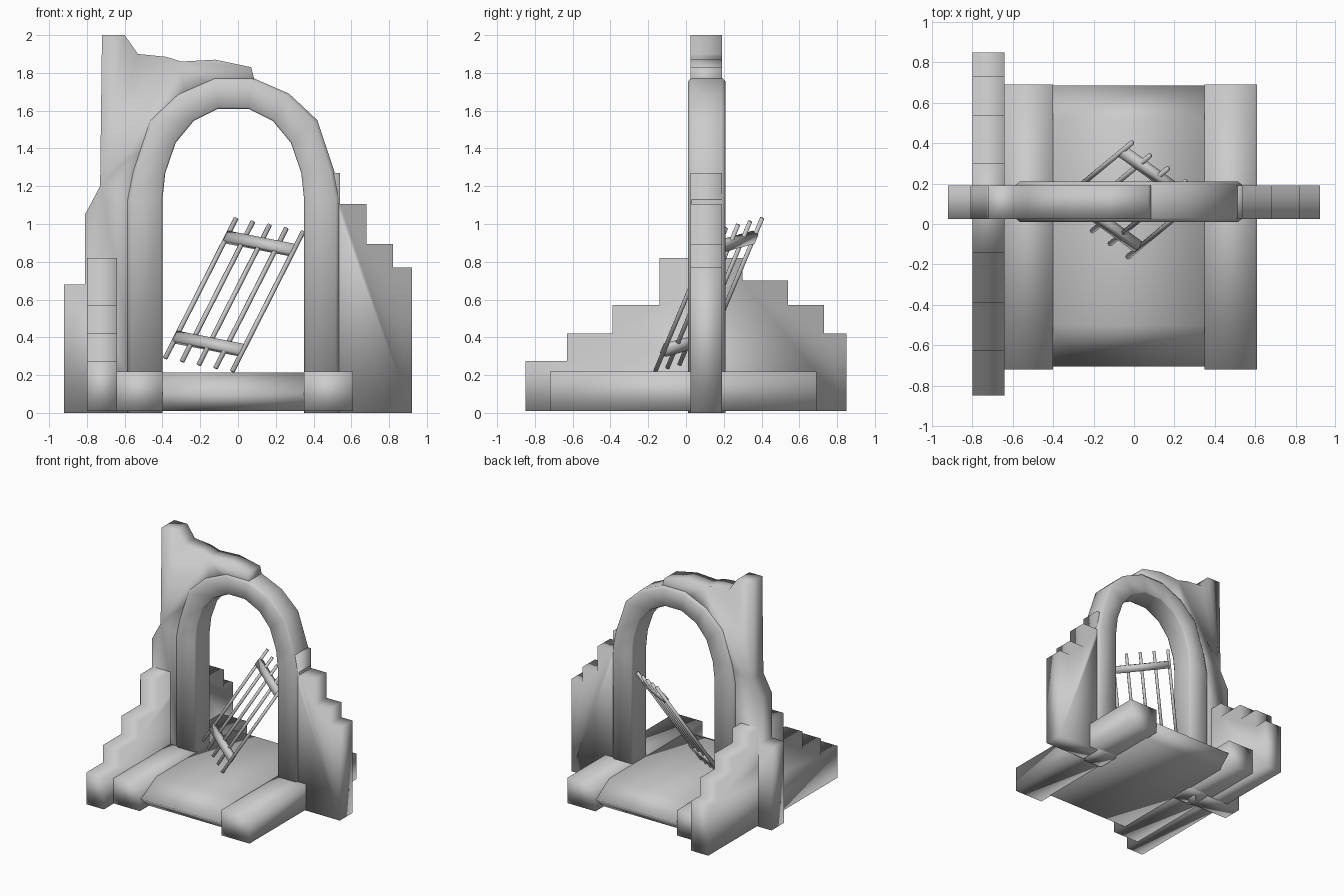
import bpy, bmesh
from mathutils import Vector, Matrix

if "Cube" in bpy.data.objects:
    bpy.data.objects.remove(bpy.data.objects["Cube"])


def finish(bm, name):
    bmesh.ops.recalc_face_normals(bm, faces=bm.faces[:])
    mesh = bpy.data.meshes.new(name)
    bm.to_mesh(mesh)
    bm.free()
    mesh.shade_smooth()
    obj = bpy.data.objects.new(name, mesh)
    bpy.context.collection.objects.link(obj)
    return obj


def loft(name, rings, closed_section=True):
    """Skin a list of equal closed rings and cap both ends."""
    bm = bmesh.new()
    vs = [[bm.verts.new(p) for p in r] for r in rings]
    n = len(vs[0])
    for a, b in zip(vs, vs[1:]):
        for i in range(n):
            j = (i + 1) % n
            bm.faces.new((a[i], a[j], b[j], b[i]))
    bm.faces.new(vs[0])
    bm.faces.new(vs[-1])
    return finish(bm, name)


def slab_y(name, outline, y0, y1):
    return loft(name, [[(x, y, z) for x, z in outline] for y in (y0, y1)])


def slab_x(name, outline, x0, x1):
    return loft(name, [[(x, y, z) for y, z in outline] for x in (x0, x1)])


# Arch half-profile: inner and outer points measured from the arch centre line
CX = -0.025
inner = [(.375, 0), (.375, 1.13), (.36, 1.27), (.305, 1.43), (.21, 1.545), (.08, 1.61)]
outer = [(.565, 0), (.565, 1.13), (.535, 1.28), (.445, 1.55), (.295, 1.69), (.10, 1.775)]


def full(half):
    return [(CX + x, z) for x, z in half] + [(CX - x, z) for x, z in reversed(half)]


# Arch surround with chamfered edges
section = [(0, .025), (.05, .01), (.87, .01), (1, .03),
           (1, .19), (.87, .21), (.05, .21), (0, .195)]
loft("arch_surround", [[(a[0] + (b[0] - a[0]) * t, y, a[1] + (b[1] - a[1]) * t)
                        for t, y in section] for a, b in zip(full(inner), full(outer))])

# Ruined wall left of and above the arch; its inner edge hides in the surround
mid = [((a[0] + b[0]) / 2, (a[1] + b[1]) / 2) for a, b in zip(full(inner), full(outer))]
left_top = [(-.92, 0), (-.92, .68), (-.81, .68), (-.81, 1.05), (-.73, 1.2), (-.72, 2),
            (-.60, 2), (-.53, 1.90), (-.38, 1.885), (-.30, 1.86), (-.12, 1.87),
            (.07, 1.83), (.085, 1.77)]
slab_y("left_wall", left_top + mid[5:], .025, .19)

# Stepped wall on the right
slab_y("right_wall", [(.45, 0), (.45, 1.27), (.54, 1.27), (.54, 1.105), (.68, 1.105),
                      (.68, .895), (.82, .895), (.82, .77), (.92, .77), (.92, 0)], .025, .19)

# Stepped side wall running front to back
slab_x("side_wall", [(-.85, .01), (-.85, .275), (-.63, .275), (-.63, .42), (-.39, .42),
                     (-.39, .57), (-.14, .57), (-.14, .82), (.30, .82), (.30, .70),
                     (.54, .70), (.54, .57), (.73, .57), (.73, .42), (.85, .42),
                     (.85, .01)], -.80, -.64)

# Kerbs and the sloped threshold between them
for name, x0, x1 in (("left_kerb", -.64, -.40), ("right_kerb", .35, .61)):
    slab_x(name, [(-.72, .01), (-.72, .22), (.69, .22), (.69, .01)], x0, x1)
slab_x("threshold", [(-.60, .01), (-.705, .105), (-.50, .215), (.51, .215),
                     (.685, .105), (.58, .01)], -.41, .36)

# Leaning gate: local x across, local z along the bars
across = Vector((.355, -.255, -.07))
along = Vector((.375, .31, .74))
centre = Vector((-.02, .12, .625))
ax, az = across.normalized(), along.normalized()
ay = az.cross(ax)
frame = Matrix((ax, ay, az)).transposed().to_4x4()
for i in range(5):
    bm = bmesh.new()
    bmesh.ops.create_cone(bm, cap_ends=True, segments=6, radius1=.013, radius2=.013,
                          depth=along.length,
                          matrix=Matrix.Translation(centre + across * (i / 4 - .5)) @ frame)
    finish(bm, f"gate_bar_{i + 1}")
for name, f in (("lower_crossbar", -.35), ("upper_crossbar", .366)):
    bm = bmesh.new()
    bmesh.ops.create_cube(bm, size=1, matrix=Matrix.Translation(centre + along * f) @ frame
                          @ Matrix.Diagonal((.435, .04, .058, 1)))
    finish(bm, name)
